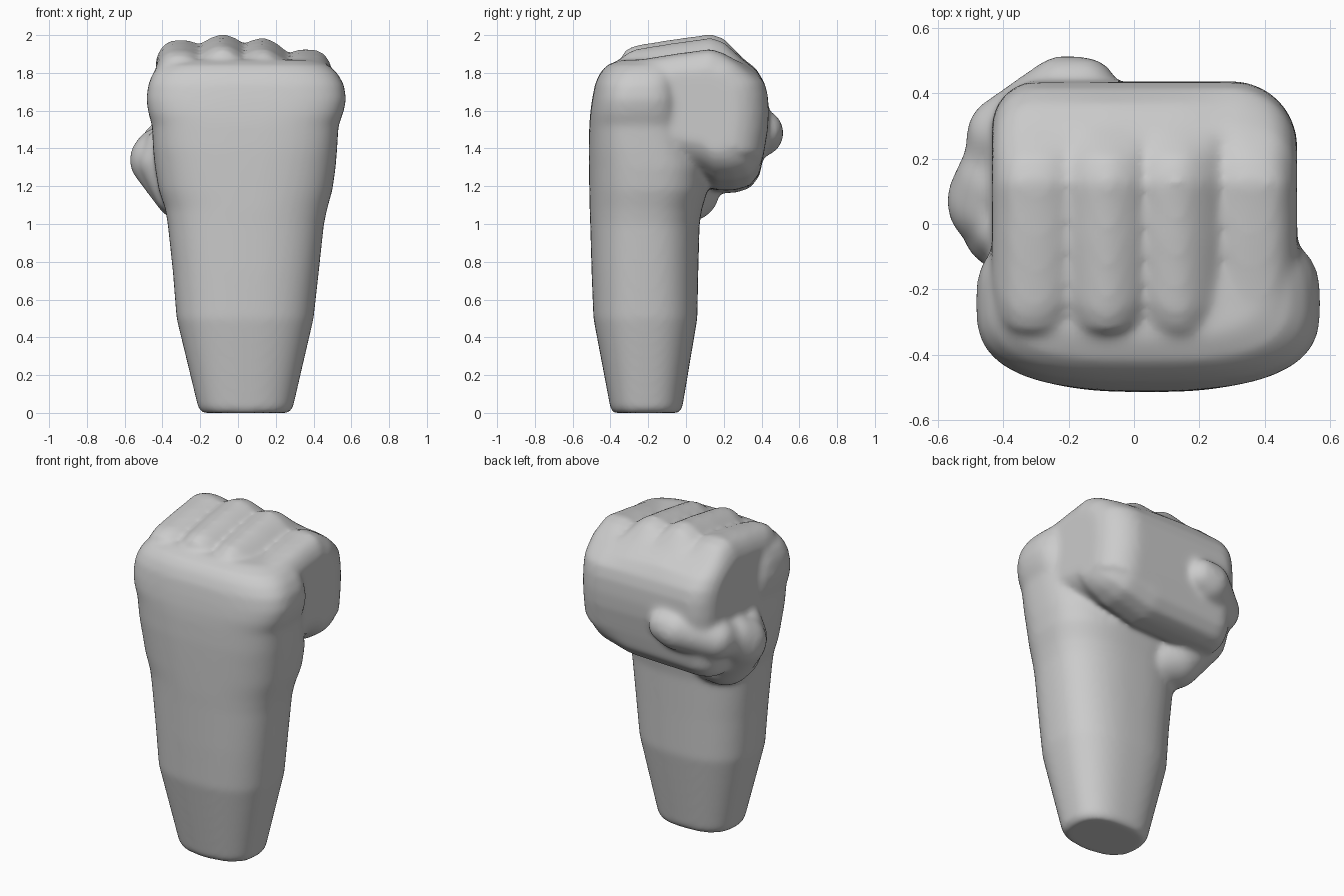
import bpy, bmesh, math
from mathutils import Vector

if "Cube" in bpy.data.objects:
    bpy.data.objects.remove(bpy.data.objects["Cube"])

bm = bmesh.new()


def lerp_table(table, t):
    # piecewise linear lookup: rows are (t, value)
    if t <= table[0][0]:
        return table[0][1]
    for (a, va), (b, vb) in zip(table, table[1:]):
        if t <= b:
            return va + (vb - va) * (t - a) / (b - a)
    return table[-1][1]


def loft(rings):
    # skin closed rings of equal length and cap both ends
    rows = [[bm.verts.new(p) for p in ring] for ring in rings]
    n = len(rows[0])
    for a, b in zip(rows, rows[1:]):
        for i in range(n):
            j = (i + 1) % n
            bm.faces.new((a[i], a[j], b[j], b[i]))
    bm.faces.new(rows[0][::-1])
    bm.faces.new(rows[-1])


def super_ring(z, x0, x1, y0, y1, e, n=64):
    pts = []
    for i in range(n):
        a = 2 * math.pi * i / n
        c, s = math.cos(a), math.sin(a)
        pts.append(((x0 + x1) / 2 + (x1 - x0) / 2 * math.copysign(abs(c) ** (2 / e), c),
                    (y0 + y1) / 2 + (y1 - y0) / 2 * math.copysign(abs(s) ** (2 / e), s), z))
    return pts


def chain(points):
    # row of overlapping spheres along a path: (x, y, z, radius)
    for a, b in zip(points, points[1:]):
        for k in range(13):
            p = Vector(a).lerp(Vector(b), k / 12)
            new = bmesh.ops.create_icosphere(bm, subdivisions=3, radius=p[3])['verts']
            bmesh.ops.translate(bm, verts=new, vec=p.xyz)


def corner(d, r):
    # inset of a rounded corner at distance d from its end
    d = min(d, r)
    return r - math.sqrt(max(0, r * r - (r - d) ** 2))


# forearm widening into the back of the hand
sections = [
    (0.0, -.19, .27, -.385, -.035, 2.5), (.025, -.21, .29, -.40, -.02, 2.5),
    (.5, -.325, .40, -.49, .06, 2.5), (.75, -.345, .428, -.50, .065, 2.5),
    (1.0, -.372, .455, -.507, .072, 2.5), (1.08, -.385, .472, -.51, .085, 2.5),
    (1.18, -.42, .50, -.512, .115, 2.6), (1.3, -.44, .517, -.514, .115, 2.7),
    (1.4, -.45, .525, -.515, .08, 2.8), (1.52, -.455, .532, -.512, .04, 2.9),
    (1.59, -.475, .558, -.507, .02, 3), (1.66, -.485, .573, -.497, .01, 3),
    (1.74, -.475, .56, -.482, 0, 3), (1.80, -.45, .525, -.455, 0, 3),
    (1.84, -.41, .48, -.42, 0, 3), (1.87, -.34, .40, -.35, 0, 3),
]
loft([super_ring(*s) for s in sections])

# four curled fingers as one block with scalloped knuckles
X0, X1, R = -.435, .50, .08
tops = [(-.32, 1.975), (-.08, 2.007), (.15, 1.985), (.27, 1.945), (.38, 1.925)]
bottoms = [(-.3, 1.165), (.15, 1.18), (.35, 1.235), (.5, 1.33)]
rings = []
N = 72
for i in range(N + 1):
    x = X0 + (X1 - X0) * (0.5 - 0.5 * math.cos(math.pi * i / N))
    ridge = 1 - abs(math.sin(math.pi * (x - X0) / ((X1 - X0) / 4))) ** .75
    env = lerp_table(tops, x)
    top = env - .045 * ridge
    back = .4 * env + .6 * 1.96
    bot = lerp_table(bottoms, x)
    front = -.36 + .05 * ridge
    d = min(x - X0, X1 - x)
    inset = corner(d, R)
    plan = corner(x - X0, .14) if x < 0 else corner(X1 - x, .2)
    profile = [(front, 1.80), (front + .03, top - .09), (front + .09, top - .06),
               (-.05, top - .025), (.05, top - .012), (.13, top), (.20, top - .022),
               (.30, back - .10), (.37, back - .155), (.415, 1.75), (.433, 1.68),
               (.438, 1.59), (.433, 1.5), (.41, 1.36),
               (.39, bot + .09), (.34, bot + .025), (.26, bot), (.16, bot),
               (.09, bot + .04), (-.02, bot + .06), (-.2, bot + .1), (-.2, 1.6)]
    ring = []
    for y, z in profile:
        v = Vector((.1 - y, 1.62 - z))
        v = v.normalized() * min(inset, v.length * .8)
        w = max(0, min(1, (y - .12) / .31))
        ring.append((x, y + v.x * (1 - w) - plan * w, z + v.y))
    rings.append(ring)
loft(rings)

# thumb: base of the palm, then the tip folded across the fingers
chain([(-.20, -.02, 1.15, .155), (-.28, .01, 1.18, .17), (-.425, .07, 1.34, .15),
       (-.42, .13, 1.38, .13)])
chain([(-.33, -.06, 1.16, .11), (-.41, -.02, 1.32, .115), (-.40, -.02, 1.42, .09)])
chain([(-.425, .10, 1.37, .12), (-.39, .27, 1.42, .118)])
chain([(-.39, .27, 1.42, .125), (-.215, .392, 1.48, .125), (-.155, .405, 1.495, .108)])

bmesh.ops.recalc_face_normals(bm, faces=bm.faces)
mesh = bpy.data.meshes.new("fist")
bm.to_mesh(mesh)
bm.free()
fist = bpy.data.objects.new("fist", mesh)
bpy.context.collection.objects.link(fist)

# blend all parts into one smooth skin
remesh = fist.modifiers.new("blend", 'REMESH')
remesh.mode = 'VOXEL'
remesh.voxel_size = .016
remesh.use_smooth_shade = True
smooth = fist.modifiers.new("soften", 'SMOOTH')
smooth.factor = .5
smooth.iterations = 12

mat = bpy.data.materials.new("plain grey")
mat.diffuse_color = (.6, .6, .6, 1)
mat.use_nodes = True
mat.node_tree.nodes["Principled BSDF"].inputs["Base Color"].default_value = mat.diffuse_color
mesh.materials.append(mat)
for p in mesh.polygons:
    p.use_smooth = True
